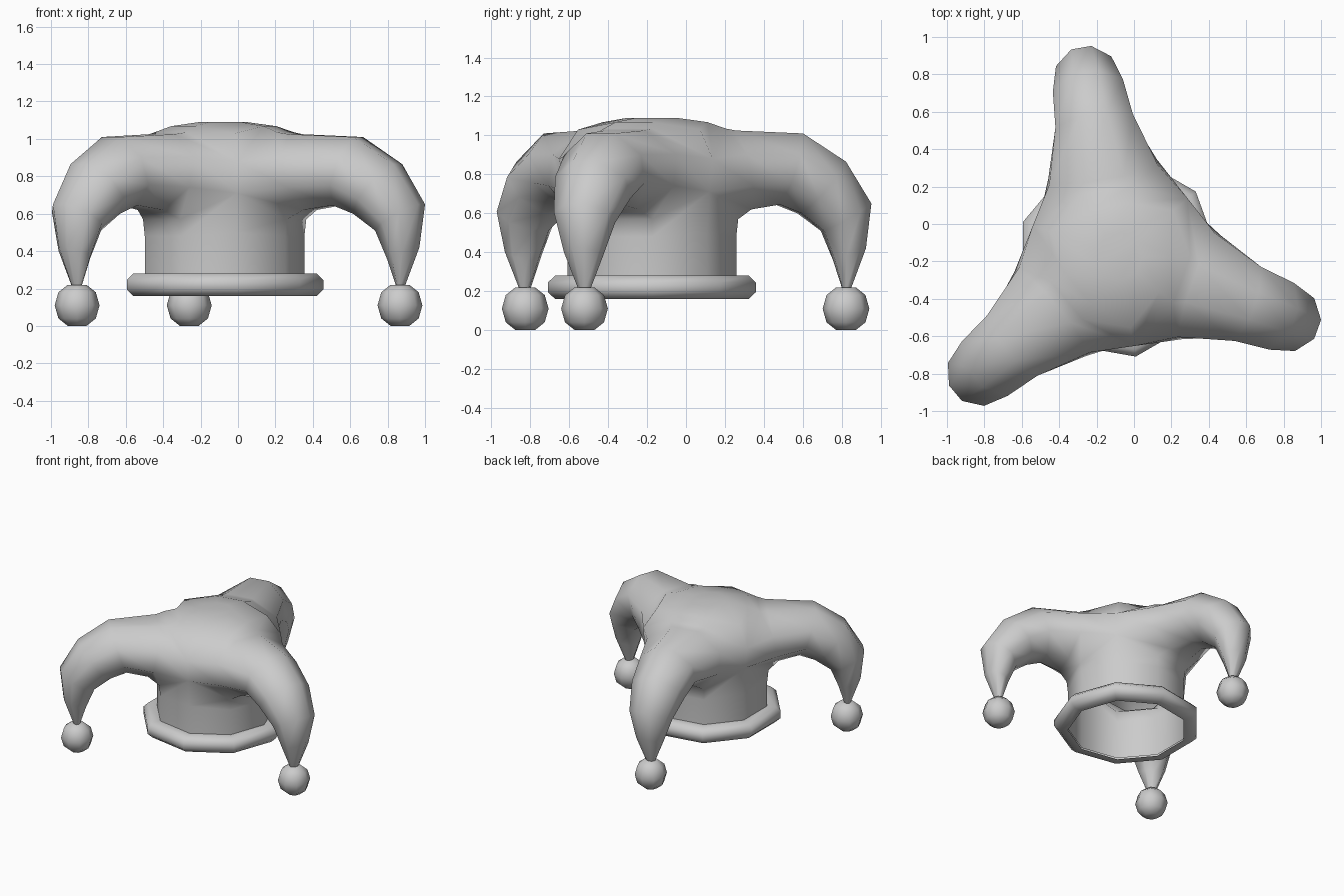
import bpy, bmesh
from math import sin, cos, radians, pi
from mathutils import Vector

if "Cube" in bpy.data.objects:
    bpy.data.objects.remove(bpy.data.objects["Cube"])

CX, CY = -0.085, -0.175          # axis of the cap
ARMS = (100, 220, 340)           # directions of the three horns


def polar(r, deg, z):
    a = radians(deg)
    return Vector((CX + r * cos(a), CY + r * sin(a), z))


def finish(name, bm, angle):
    bmesh.ops.remove_doubles(bm, verts=bm.verts, dist=0.0005)
    bmesh.ops.recalc_face_normals(bm, faces=bm.faces)
    me = bpy.data.meshes.new(name)
    bm.to_mesh(me)
    bm.free()
    ob = bpy.data.objects.new(name, me)
    bpy.context.collection.objects.link(ob)
    bpy.ops.object.select_all(action='DESELECT')
    ob.select_set(True)
    bpy.context.view_layer.objects.active = ob
    bpy.ops.object.shade_smooth_by_angle(angle=radians(angle))
    return ob


def bridge(bm, a, b):
    n = len(a)
    for i in range(n):
        j = (i + 1) % n
        bm.faces.new((a[i], a[j], b[j], b[i]))


# Cap: nine-sided open shell whose upper wall grows into three horns
bm = bmesh.new()
angles = [40 * i for i in range(9)]


def cap_ring(r, z, valley_r, valley_z):
    # every third corner (40, 160, 280) is a valley between two horns
    return [bm.verts.new(polar(valley_r, d, valley_z) if d % 120 == 40
                         else polar(r, d, z)) for d in angles]


foot = cap_ring(0.44, 0.17, 0.44, 0.17)
wall = cap_ring(0.44, 0.48, 0.44, 0.50)
low = cap_ring(0.45, 0.57, 0.46, 0.71)
high = cap_ring(0.385, 1.035, 0.485, 0.88)
dome = cap_ring(0.29, 1.068, 0.385, 1.03)
crown = cap_ring(0.13, 1.09, 0.13, 1.09)
for a, b in ((foot, wall), (wall, low), (high, dome), (dome, crown)):
    bridge(bm, a, b)
bm.faces.new(crown)

# Horn sections: outer (reach, z), inner (reach, z), half width
sections = [
    ((0.42, 1.025), (0.50, 0.62), 0.295),
    ((0.775, 1.01), (0.655, 0.645), 0.21),
    ((1.00, 0.865), (0.77, 0.60), 0.19),
    ((1.135, 0.65), (0.89, 0.51), 0.15),
    ((1.11, 0.42), (0.95, 0.36), 0.095),
    ((1.035, 0.21), (0.995, 0.21), 0.03),
]
octagon = [(-0.36, 0), (0.36, 0), (1, 0.3), (1, 0.7),
           (0.36, 1), (-0.36, 1), (-1, 0.7), (-1, 0.3)]
for deg in ARMS:
    k = [((deg + d) % 360) // 40 for d in (-60, -20, 20, 60)]
    prev = [low[k[1]], low[k[2]], low[k[3]], high[k[3]],
            high[k[2]], high[k[1]], high[k[0]], low[k[0]]]
    out = Vector((cos(radians(deg)), sin(radians(deg)), 0))
    side = Vector((-out.y, out.x, 0))
    for o, i, w in sections:
        ring = []
        for s, t in octagon:
            r = i[0] + (o[0] - i[0]) * t
            z = i[1] + (o[1] - i[1]) * t
            ring.append(bm.verts.new(Vector((CX, CY, z)) + out * r + side * s * w))
        bridge(bm, prev, ring)
        prev = ring
    bm.faces.new(prev)
finish("cap_with_horns", bm, 60)

# Brim: nine-sided rolled band
bm = bmesh.new()
profile = [(0.44, 0.16), (0.505, 0.16), (0.542, 0.195),
           (0.542, 0.245), (0.505, 0.28), (0.44, 0.28)]
rings = [[bm.verts.new(polar(r, d, z)) for d in angles] for r, z in profile]
for a, b in zip(rings, rings[1:]):
    bridge(bm, a, b)
finish("brim", bm, 50)

# Bells hanging from the horn tips
for n, deg in enumerate(ARMS):
    c = polar(1.012, deg, 0)
    bm = bmesh.new()
    rings = []
    for r, z in ((0.05, 0), (0.1, 0.04), (0.12, 0.11), (0.1, 0.18), (0.05, 0.22)):
        rings.append([bm.verts.new(c + Vector((r * cos(i * pi / 4), r * sin(i * pi / 4), z)))
                      for i in range(8)])
    for a, b in zip(rings, rings[1:]):
        bridge(bm, a, b)
    bm.faces.new(rings[0])
    bm.faces.new(rings[-1])
    finish("bell_%d" % (n + 1), bm, 60)
